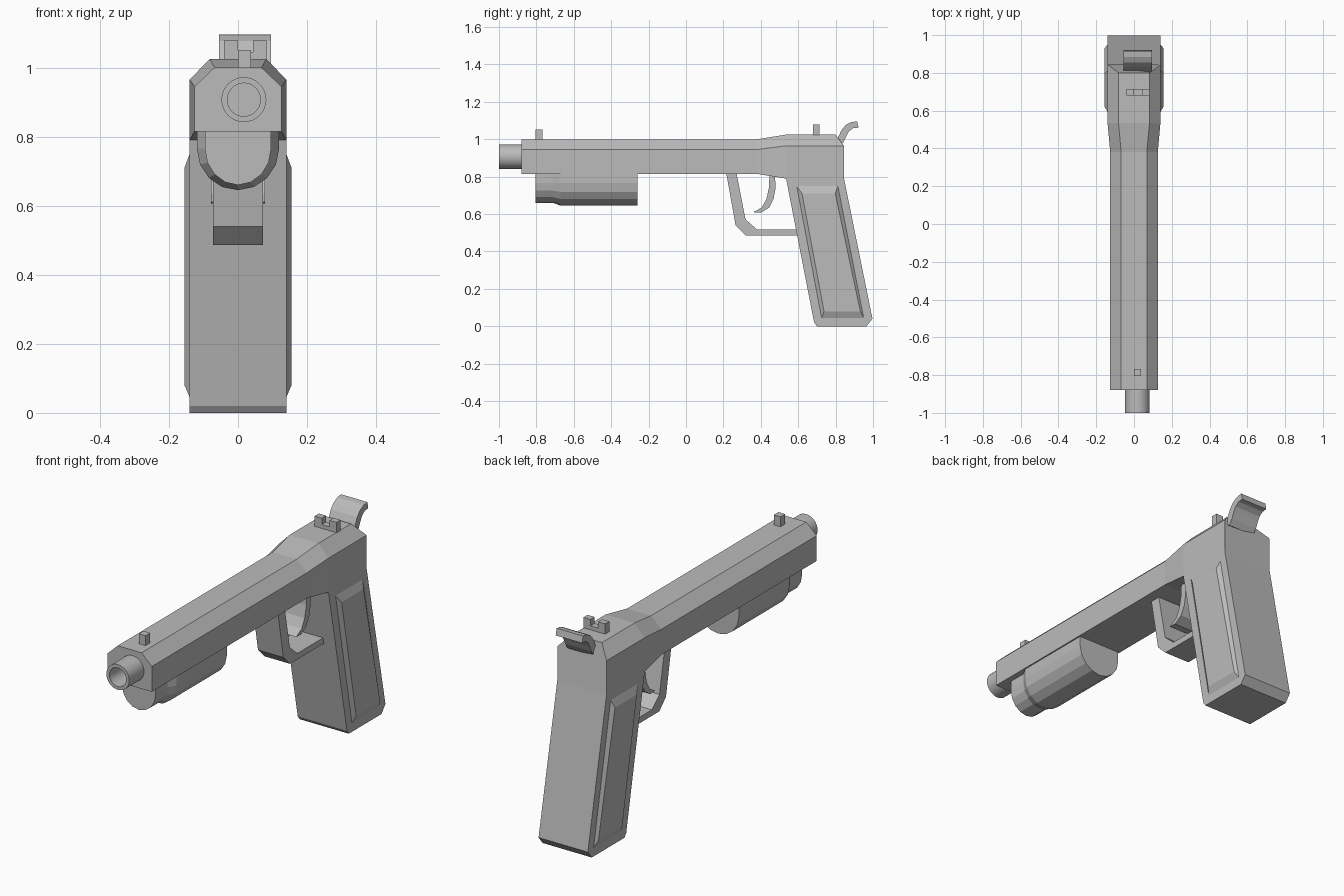
import bpy, bmesh, math

if "Cube" in bpy.data.objects:
    bpy.data.objects.remove(bpy.data.objects["Cube"], do_unlink=True)

grey = bpy.data.materials.new("plain grey")
grey.use_nodes = True
COLOR = (0.5, 0.5, 0.5, 1)
grey.diffuse_color = COLOR
grey.node_tree.nodes["Principled BSDF"].inputs["Base Color"].default_value = COLOR


def loft(name, rings):
    """Skin a list of equal-length rings and cap both ends."""
    bm = bmesh.new()
    rows = [[bm.verts.new(p) for p in ring] for ring in rings]
    n = len(rows[0])
    for a, b in zip(rows, rows[1:]):
        for i in range(n):
            j = (i + 1) % n
            bm.faces.new((a[i], a[j], b[j], b[i]))
    bm.faces.new(rows[0])
    bm.faces.new(rows[-1])
    bmesh.ops.recalc_face_normals(bm, faces=bm.faces)
    mesh = bpy.data.meshes.new(name)
    bm.to_mesh(mesh)
    bm.free()
    mesh.materials.append(grey)
    obj = bpy.data.objects.new(name, mesh)
    bpy.context.collection.objects.link(obj)
    return obj


def prism(name, profile, x0, x1):
    """Extrude a side profile of (y, z) points across x."""
    return loft(name, [[(x, y, z) for y, z in profile] for x in (x0, x1)])


def box(name, x0, x1, y0, y1, z0, z1):
    return prism(name, [(y0, z0), (y1, z0), (y1, z1), (y0, z1)], x0, x1)


# Slide: chamfered cross-section that widens toward the back
def slide_ring(y, bottom, half, shoulder, top_half, top, top_y=None):
    ty = y if top_y is None else top_y
    return [(-half, y, bottom), (half, y, bottom), (half, y, shoulder),
            (top_half, ty, top), (-top_half, ty, top), (-half, y, shoulder)]


loft("slide", [
    slide_ring(-0.88, 0.815, 0.126, 0.945, 0.068, 1.0),
    slide_ring(0.38, 0.815, 0.126, 0.945, 0.068, 1.0),
    slide_ring(0.535, 0.79, 0.14, 0.965, 0.082, 1.025),
    slide_ring(0.845, 0.79, 0.14, 0.965, 0.082, 1.025, 0.80),
])

# Grip
prism("grip", [(0.535, 0.79), (0.685, 0.02), (0.70, 0), (0.965, 0),
               (0.997, 0.04), (0.845, 0.79)], -0.14, 0.14)

# Raised bevelled panels on both sides of the grip
PANEL_BASE = [(0.592, 0.75), (0.812, 0.75), (0.95, 0.045), (0.725, 0.045)]
PANEL_FACE = [(0.620, 0.71), (0.798, 0.71), (0.932, 0.08), (0.738, 0.08)]
for side, label in ((1, "left"), (-1, "right")):
    loft(label + "_grip_panel", [
        [(side * 0.135, y, z) for y, z in PANEL_BASE],
        [(side * 0.14, y, z) for y, z in PANEL_BASE],
        [(side * 0.155, y, z) for y, z in PANEL_FACE],
    ])


# Hollow muzzle, slightly off centre
OFF = 0.017


def circle(r, y, n=32):
    return [(OFF + r * math.cos(math.tau * i / n), y,
             0.907 + r * math.sin(math.tau * i / n)) for i in range(n)]


muzzle = loft("muzzle", [circle(0.065, -0.87), circle(0.065, -1.0),
                         circle(0.048, -1.0), circle(0.048, -0.89)])
bpy.ops.object.select_all(action="DESELECT")
muzzle.select_set(True)
bpy.context.view_layer.objects.active = muzzle
bpy.ops.object.shade_smooth_by_angle(angle=math.radians(30))


# Under-barrel tube: U-shaped section with a narrower front
def u_ring(y, half, bottom):
    mid = 0.765
    arc = [(half * math.cos(a), y, mid - (mid - bottom) * math.sin(a))
           for a in (math.pi * i / 8 for i in range(9))]
    return [(half, y, 0.82)] + arc + [(-half, y, 0.82)]


loft("under_barrel_tube", [
    u_ring(-0.805, 0.096, 0.66), u_ring(-0.71, 0.096, 0.66),
    u_ring(-0.67, 0.119, 0.645), u_ring(-0.26, 0.119, 0.645),
])

# Trigger guard and trigger
prism("trigger_guard", [
    (0.215, 0.82), (0.265, 0.54), (0.32, 0.486), (0.62, 0.486),
    (0.62, 0.517), (0.38, 0.517), (0.318, 0.572), (0.270, 0.82)], -0.072, 0.072)
prism("trigger", [
    (0.447, 0.82), (0.443, 0.74), (0.430, 0.68), (0.405, 0.635), (0.36, 0.61),
    (0.40, 0.607), (0.445, 0.635), (0.468, 0.68), (0.479, 0.74), (0.475, 0.82)],
    -0.078, 0.078)

# Sights
box("front_sight", 0.0, 0.038, -0.805, -0.767, 0.99, 1.051)
loft("rear_sight", [[(x, y, z) for x, z in (
    (-0.04, 1.0), (0.083, 1.0), (0.083, 1.078), (0.043, 1.078),
    (0.043, 1.045), (0.0, 1.045), (0.0, 1.078), (-0.04, 1.078))]
    for y in (0.68, 0.714)])

# Hammer
prism("hammer", [
    (0.79, 0.98), (0.815, 1.015), (0.832, 1.05), (0.855, 1.077), (0.885, 1.092),
    (0.915, 1.096), (0.922, 1.062), (0.895, 1.06), (0.872, 1.043),
    (0.858, 1.018), (0.845, 0.99), (0.825, 0.96)], -0.055, 0.095)
